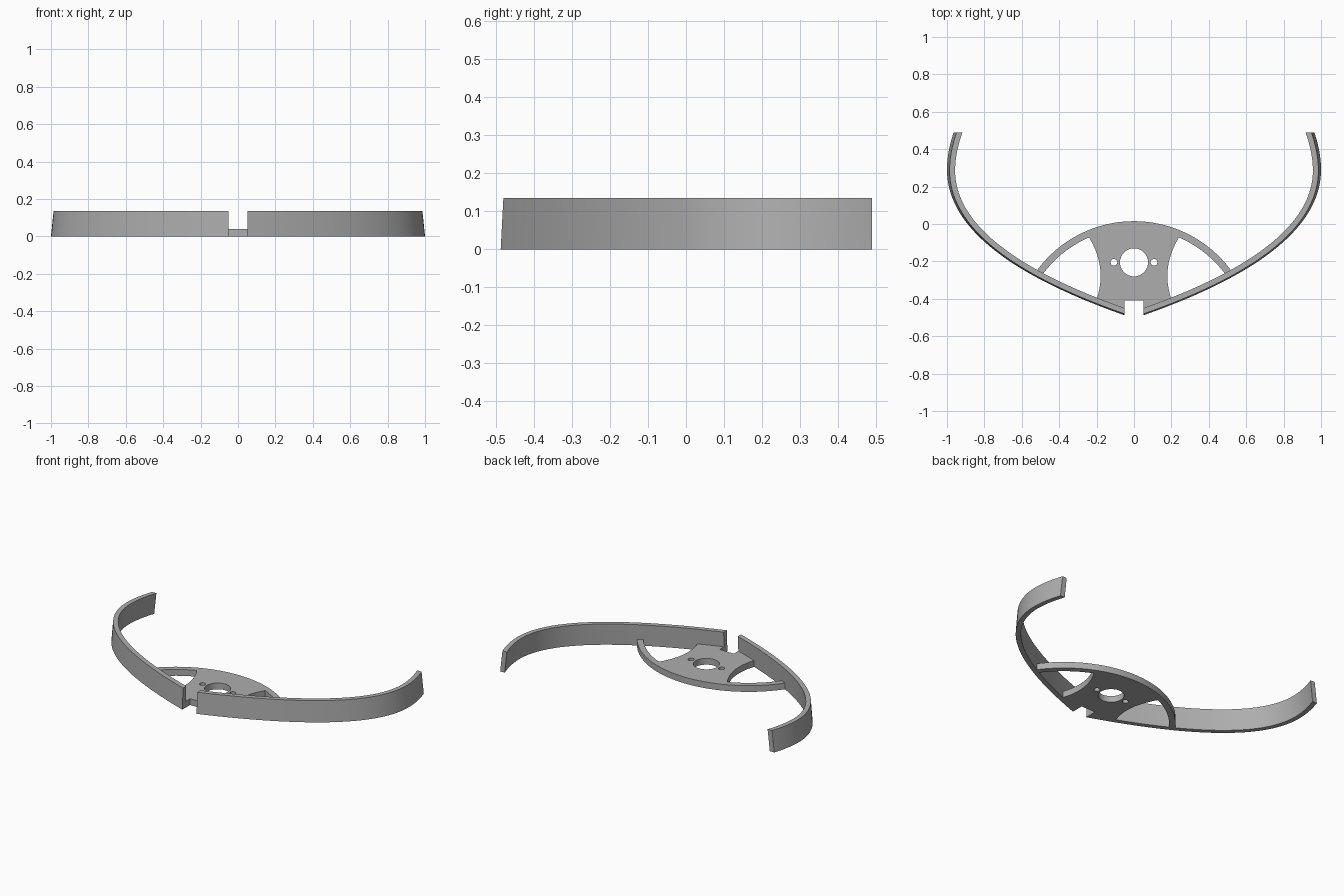
import bpy, bmesh, math
from mathutils import Vector

if "Cube" in bpy.data.objects:
    bpy.data.objects.remove(bpy.data.objects["Cube"])

grey = bpy.data.materials.new("plain grey")
grey.diffuse_color = (0.42, 0.42, 0.42, 1)
grey.use_nodes = True
grey.node_tree.nodes["Principled BSDF"].inputs["Base Color"].default_value = grey.diffuse_color

BAND_H, BAND_T, TAPER = 0.135, 0.03, 0.986
PLATE_H = 0.04


def bezier(a, b, c, t):
    s = 1 - t
    return Vector(a) * s * s + Vector(b) * 2 * s * t + Vector(c) * t * t


def finish(obj):
    obj.data.materials.clear()
    obj.data.materials.append(grey)
    bpy.ops.object.select_all(action='DESELECT')
    obj.select_set(True)
    bpy.context.view_layer.objects.active = obj
    bpy.ops.object.shade_smooth_by_angle(angle=math.radians(30))


# Curved band: outer path from the front gap round to the rear end
path = [bezier((0.05, -0.488), (1, -0.155), (1, 0.29), -0.05 + 1.05 * i / 36) for i in range(37)]
path += [bezier((1, 0.29), (1, 0.40), (0.95, 0.53), i / 10) for i in range(1, 11)]

bm = bmesh.new()
rings = []
for i, p in enumerate(path):
    d = (path[min(i + 1, len(path) - 1)] - path[max(i - 1, 0)]).normalized()
    q = p + Vector((-d.y, d.x)) * BAND_T
    rings.append([bm.verts.new((v.x * s, v.y * s, z)) for v, s, z in
                  ((p, 1, 0), (q, 1, 0), (q, TAPER, BAND_H), (p, TAPER, BAND_H))])
for a, b in zip(rings, rings[1:]):
    for k in range(4):
        bm.faces.new((a[k], b[k], b[(k + 1) % 4], a[(k + 1) % 4]))
bm.faces.new(rings[0])
bm.faces.new(rings[-1][::-1])
# Trim both ends square
for co, no in (((0.05, 0, 0), (-1, 0, 0)), ((0, 0.49, 0), (0, 1, 0))):
    bmesh.ops.bisect_plane(bm, geom=bm.verts[:] + bm.edges[:] + bm.faces[:],
                           plane_co=co, plane_no=no, clear_outer=True)
    bmesh.ops.holes_fill(bm, edges=[e for e in bm.edges if e.is_boundary], sides=0)
bmesh.ops.recalc_face_normals(bm, faces=bm.faces)
mesh = bpy.data.meshes.new("curved_band")
bm.to_mesh(mesh)
bm.free()
band = bpy.data.objects.new("curved_band", mesh)
bpy.context.collection.objects.link(band)
band.modifiers.new("mirror", 'MIRROR')
finish(band)


# Hub plate with curved arms: right half outline, then mirrored
def arc(r, x0, x1, n):
    a0, a1 = math.asin(x0 / r), math.asin(x1 / r)
    return [(r * math.sin(a0 + (a1 - a0) * i / n), -0.628 + r * math.cos(a0 + (a1 - a0) * i / n))
            for i in range(n + 1)]


half = arc(0.643, 0, 0.53, 24) + arc(0.606, 0.493, 0.24, 14)
half += [tuple(bezier((0.24, -0.072), (0.142, -0.235), (0.2, -0.402), i / 12)) for i in range(1, 13)]
half += [(0.203, -0.415), (0.05, -0.465), (0.05, -0.41)]
outline = half + [(-x, y) for x, y in half[:0:-1]]


def circle(cx, cy, r, n):
    return [(cx + r * math.cos(2 * math.pi * i / n), cy + r * math.sin(2 * math.pi * i / n))
            for i in range(n)]


loops = [outline, circle(0, -0.205, 0.075, 48)]
loops += [circle(s * 0.107, -0.205, 0.018, 20) for s in (-1, 1)]
curve = bpy.data.curves.new("hub_plate", 'CURVE')
curve.dimensions = '2D'
curve.fill_mode = 'BOTH'
curve.extrude = PLATE_H / 2
for pts in loops:
    sp = curve.splines.new('POLY')
    sp.points.add(len(pts) - 1)
    for pt, (x, y) in zip(sp.points, pts):
        pt.co = (x, y, 0, 1)
    sp.use_cyclic_u = True
plate = bpy.data.objects.new("hub_plate", curve)
plate.location.z = PLATE_H / 2
bpy.context.collection.objects.link(plate)
bpy.ops.object.select_all(action='DESELECT')
plate.select_set(True)
bpy.context.view_layer.objects.active = plate
bpy.ops.object.convert(target='MESH')
plate = bpy.context.view_layer.objects.active
# Weld the caps to the walls
bm = bmesh.new()
bm.from_mesh(plate.data)
bmesh.ops.remove_doubles(bm, verts=bm.verts, dist=0.0001)
bmesh.ops.recalc_face_normals(bm, faces=bm.faces)
bm.to_mesh(plate.data)
bm.free()
finish(plate)
